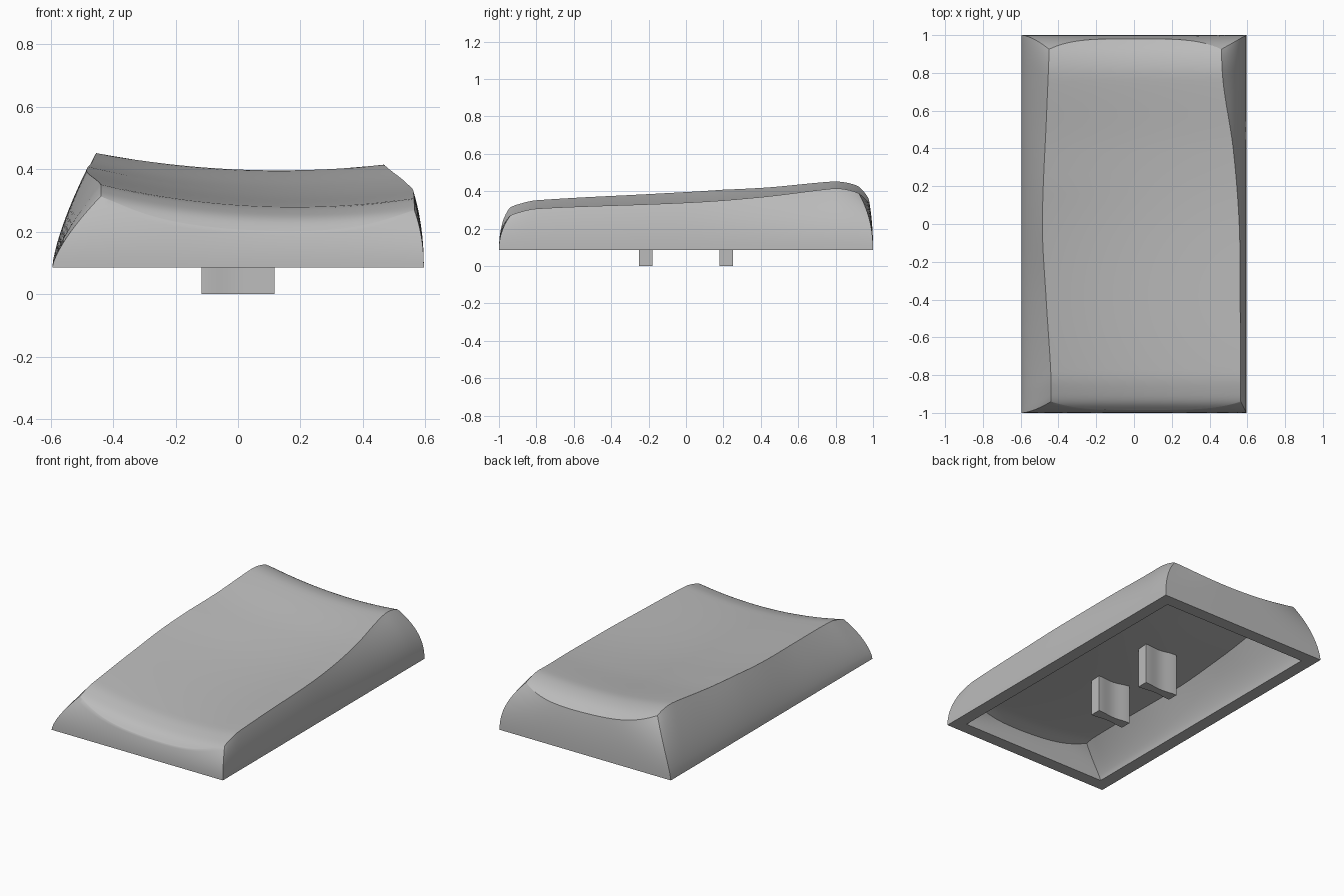
import bpy, bmesh, math

cube = bpy.data.objects.get("Cube")
if cube:
    bpy.data.objects.remove(cube)

grey = bpy.data.materials.new("mid grey plastic")
grey.use_nodes = True
grey.diffuse_color = (0.5, 0.5, 0.5, 1)
grey.node_tree.nodes["Principled BSDF"].inputs["Base Color"].default_value = (0.5, 0.5, 0.5, 1)

HALF_X, HALF_Y, BASE_Z = 0.595, 1.0, 0.085
WALL, ROOF = 0.08, 0.07
NU, NV, RINGS = 28, 56, 12

# Profiles along the length: dish floor height, left-hand and right-hand rim
FLOOR = [(-1, .18), (-.985, .2), (-.95, .235), (-.9, .257), (-.8, .279), (0, .312),
         (.4, .345), (.78, .395), (.85, .392), (.92, .372), (.98, .335), (1, .32)]
RIM_LOW_X = [(-1, -.44), (-.8, -.44), (-.4, -.465), (0, -.485), (.6, -.462), (.9, -.45), (1, -.45)]
RIM_HIGH_X = [(-1, .565), (-.4, .562), (0, .557), (.4, .525), (.75, .472), (1, .46)]


def lerp(a, b, t):
    return a + (b - a) * t


def smooth(points, s):
    """Hermite interpolation through a few points."""
    s = min(max(s, points[0][0]), points[-1][0])
    i = next(k for k in range(len(points) - 1) if s <= points[k + 1][0])

    def slope(k):
        a, b = points[max(k - 1, 0)], points[min(k + 1, len(points) - 1)]
        return (b[1] - a[1]) / (b[0] - a[0])
    (x0, y0), (x1, y1) = points[i], points[i + 1]
    w = x1 - x0
    t = (s - x0) / w
    h = t * t * (3 - 2 * t)
    return (lerp(y0, y1, h) + w * slope(i) * t * (1 - t) ** 2
            - w * slope(i + 1) * t * t * (1 - t))


def dish(x, y):
    """Height of the scooped top."""
    k = min(max((y - 0.2) / 0.6, 0), 1)
    return smooth(FLOOR, y) + lerp(.188, .163, k) * (x - lerp(.18, .13, k)) ** 2


def rim_point(u, v, inset, drop):
    s = abs(2 * u - 1) ** 4
    y = lerp(-.985 + .045 * s + inset, .98 - .055 * s - inset, v)
    x = lerp(smooth(RIM_LOW_X, y) + inset, smooth(RIM_HIGH_X, y) - inset, u)
    return x, y, dish(x, y) - drop


def add_shell(bm, inset, drop):
    """Top grid plus curved walls; returns the bottom loop."""
    us = [.5 - .5 * math.cos(math.pi * i / NU) for i in range(NU + 1)]
    vs = [.5 - .5 * math.cos(math.pi * j / NV) for j in range(NV + 1)]
    grid = [[bm.verts.new(rim_point(u, v, inset, drop)) for u in us] for v in vs]
    for j in range(NV):
        for i in range(NU):
            bm.faces.new((grid[j][i], grid[j][i + 1], grid[j + 1][i + 1], grid[j + 1][i]))
    edge = ([(i, 0) for i in range(NU)] + [(NU, j) for j in range(NV)]
            + [(i, NV) for i in range(NU, 0, -1)] + [(0, j) for j in range(NV, 0, -1)])
    top = [grid[j][i] for i, j in edge]
    upper = top
    for r in range(1, RINGS + 1):
        t = 1 - r / RINGS
        ring = []
        for (i, j), vert in zip(edge, top):
            bx = (HALF_X - inset) * (2 * us[i] - 1)
            by = (HALF_Y - inset) * (2 * vs[j] - 1)
            ring.append(bm.verts.new((lerp(bx, vert.co.x, t ** lerp(1.4, 2.2, us[i])),
                                      lerp(by, vert.co.y, t ** 2.2),
                                      lerp(BASE_Z, vert.co.z, t))))
        bridge(bm, upper, ring)
        upper = ring
    return upper


def bridge(bm, a, b):
    n = len(a)
    for k in range(n):
        bm.faces.new((a[k], b[k], b[(k + 1) % n], a[(k + 1) % n]))


def finish(name, bm):
    bmesh.ops.recalc_face_normals(bm, faces=bm.faces)
    mesh = bpy.data.meshes.new(name)
    bm.to_mesh(mesh)
    bm.free()
    mesh.materials.append(grey)
    obj = bpy.data.objects.new(name, mesh)
    bpy.context.collection.objects.link(obj)
    bpy.ops.object.select_all(action="DESELECT")
    obj.select_set(True)
    bpy.context.view_layer.objects.active = obj
    bpy.ops.object.shade_smooth_by_angle(angle=math.radians(30))


# Hollow cap: outer skin, inner skin and flat bottom lip
bm = bmesh.new()
outer = add_shell(bm, 0, 0)
inner = add_shell(bm, WALL, ROOF)
bridge(bm, outer, inner)
finish("cap_shell", bm)

# Two waisted mounting prongs, reaching up into the roof
for name, cy in (("front_prong", -.215), ("back_prong", .215)):
    bm = bmesh.new()
    steps = [k / 12 for k in range(-12, 13)]
    side = [(.117 * s, .024 + .011 * (.5 - .5 * math.cos(math.pi * s))) for s in steps]
    outline = [(x, cy - w) for x, w in side] + [(x, cy + w) for x, w in reversed(side)]
    face = bm.faces.new([bm.verts.new((x, y, 0)) for x, y in outline])
    up = bmesh.ops.extrude_face_region(bm, geom=[face])["geom"]
    bmesh.ops.translate(bm, vec=(0, 0, .27), verts=[e for e in up if isinstance(e, bmesh.types.BMVert)])
    finish(name, bm)
